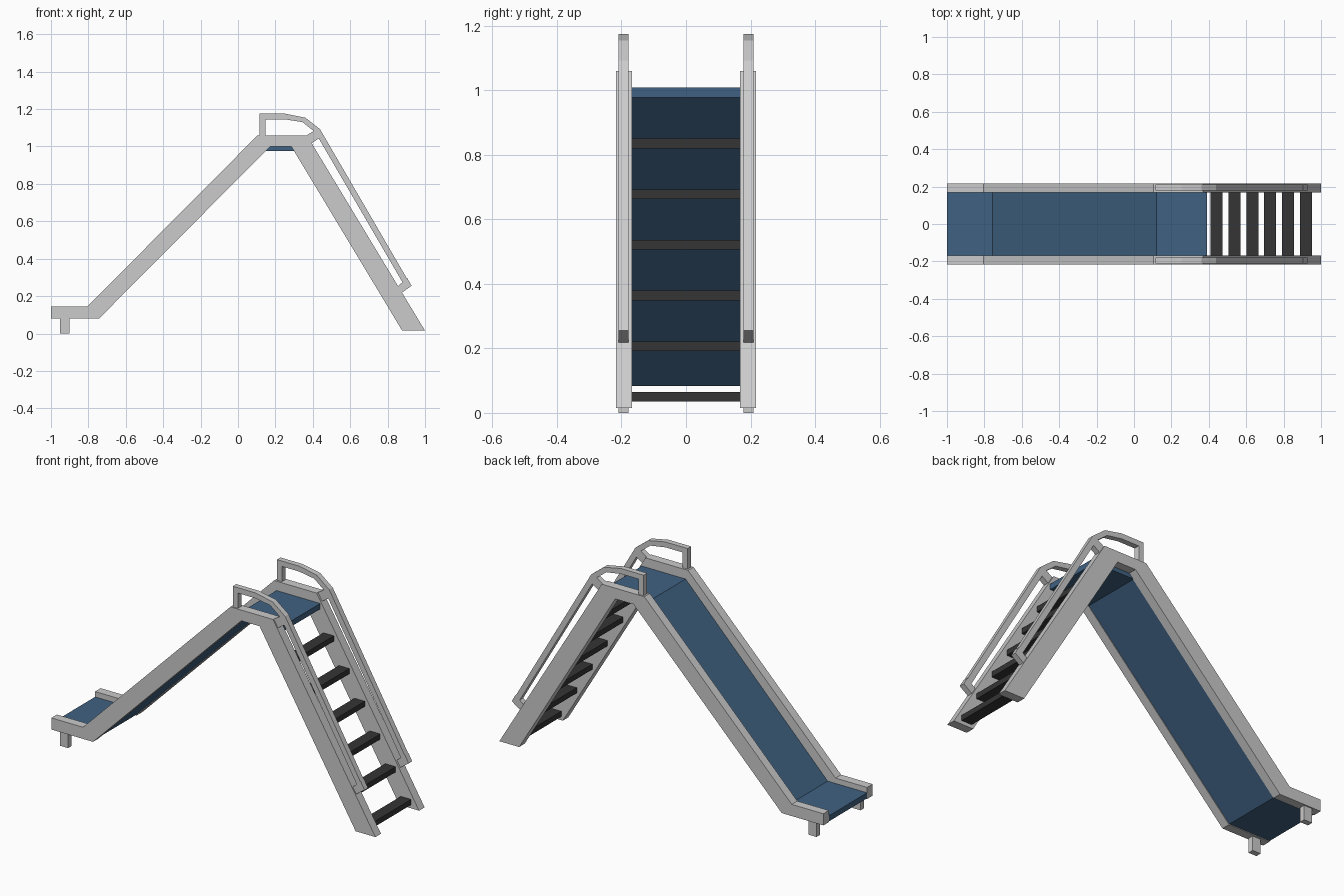
import bpy, bmesh

if "Cube" in bpy.data.objects:
    bpy.data.objects.remove(bpy.data.objects["Cube"])


def material(name, rgb):
    m = bpy.data.materials.new(name)
    m.diffuse_color = (*rgb, 1)
    m.use_nodes = True
    m.node_tree.nodes["Principled BSDF"].inputs["Base Color"].default_value = m.diffuse_color
    return m


BLUE = material("blue_plastic", (0.05, 0.12, 0.22))
DARK = material("dark_tread", (0.035, 0.035, 0.035))


def extrude(name, profile, y0, y1, mat=None, mirror=False):
    """Extrude an (x, z) profile from y0 to y1, optionally mirrored across y = 0."""
    bm = bmesh.new()
    face = bm.faces.new([bm.verts.new((x, y0, z)) for x, z in profile])
    out = bmesh.ops.extrude_face_region(bm, geom=[face])
    verts = [v for v in out["geom"] if isinstance(v, bmesh.types.BMVert)]
    bmesh.ops.translate(bm, verts=verts, vec=(0, y1 - y0, 0))
    bmesh.ops.recalc_face_normals(bm, faces=bm.faces)
    me = bpy.data.meshes.new(name)
    bm.to_mesh(me)
    bm.free()
    ob = bpy.data.objects.new(name, me)
    bpy.context.collection.objects.link(ob)
    if mat:
        me.materials.append(mat)
    if mirror:
        mod = ob.modifiers.new("mirror", "MIRROR")
        mod.use_axis = (False, True, False)
        mod.use_mirror_merge = False
    return ob


def rect(x0, x1, z0, z1):
    return [(x0, z0), (x1, z0), (x1, z1), (x0, z1)]


# Side frames: run-out, slope, platform and ladder stringer in one profile
extrude("side_frame", [(-1, 0.145), (-0.805, 0.145), (0.105, 1.06), (0.368, 1.06),
                       (1, 0.015), (0.878, 0.015), (0.285, 1.0), (0.172, 1.0),
                       (-0.743, 0.08), (-1, 0.08)], 0.168, 0.217, mirror=True)

# Slide bed with platform
extrude("slide_bed", [(-1, 0.115), (-0.757, 0.115), (0.12, 1.008), (0.39, 1.008),
                      (0.39, 0.977), (0.145, 0.977), (-0.745, 0.084), (-1, 0.084)],
        -0.17, 0.17, BLUE)

# Ladder treads
for i in range(6):
    x, z = 0.919 - i * 0.0954, 0.05 + i * 0.157
    extrude(f"tread_{i + 1}", rect(x - 0.032, x + 0.032, z - 0.015, z + 0.015),
            -0.17, 0.17, DARK)

# Feet under the run-out
extrude("front_foot", rect(-0.952, -0.902, 0, 0.085), 0.179, 0.21, mirror=True)

# Handrails with their mounting brackets
extrude("handrail", [(0.115, 1.05), (0.115, 1.175), (0.254, 1.175), (0.36, 1.154),
                     (0.438, 1.093), (0.924, 0.258), (0.898, 0.242), (0.412, 1.077),
                     (0.345, 1.13), (0.252, 1.145), (0.146, 1.145), (0.146, 1.05)],
        0.179, 0.21, mirror=True)
extrude("upper_bracket", [(0.36, 1.055), (0.386, 1.012), (0.448, 1.053), (0.424, 1.095)],
        0.179, 0.21, mirror=True)
extrude("lower_bracket", [(0.845, 0.245), (0.87, 0.214), (0.928, 0.255), (0.905, 0.296)],
        0.179, 0.21, mirror=True)
